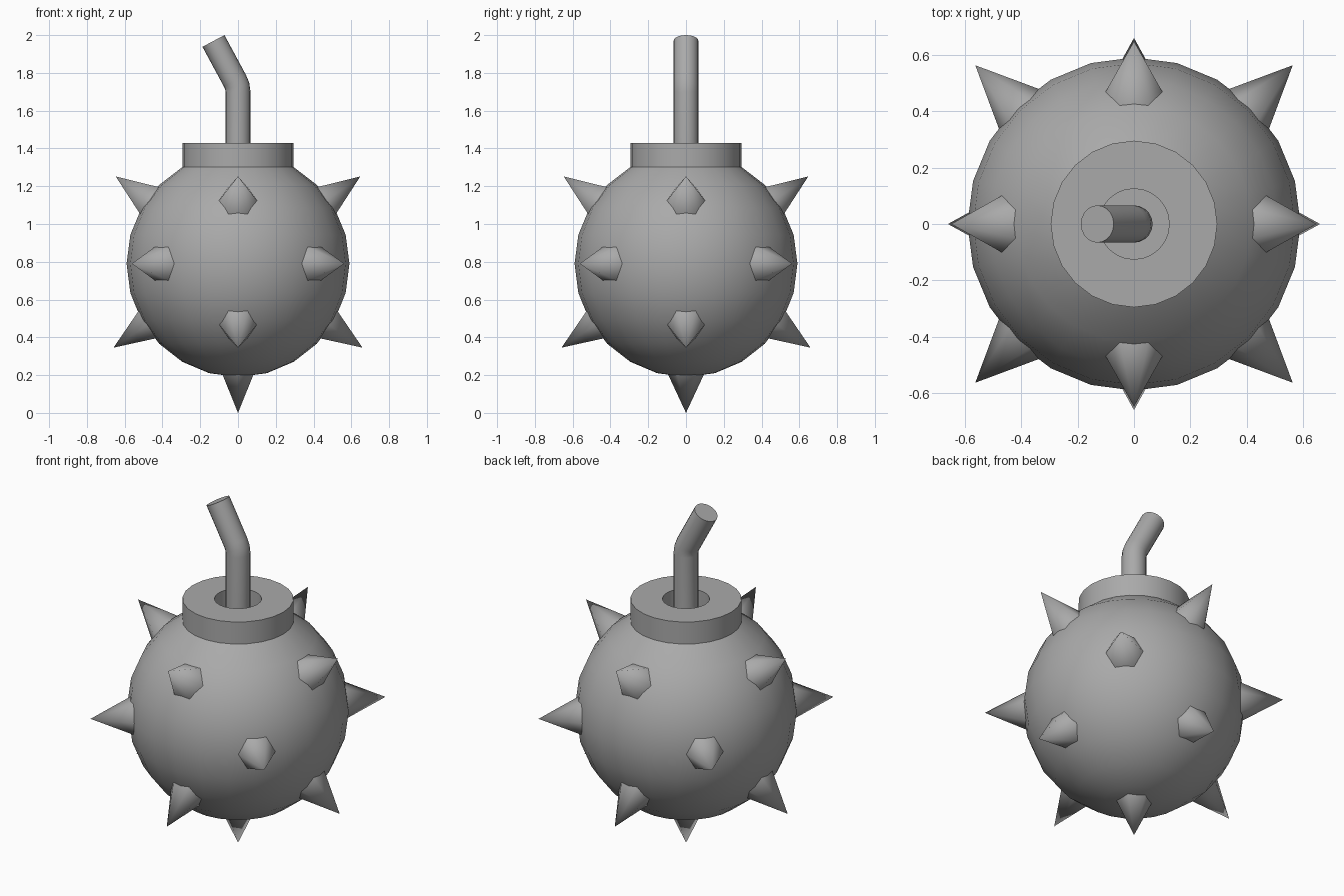
import bpy, bmesh
from math import sin, cos, radians, pi
from mathutils import Vector

if "Cube" in bpy.data.objects:
    bpy.data.objects.remove(bpy.data.objects["Cube"])

CENTRE = Vector((0, 0, 0.79))
R = 0.59

# Dark grey for every part
grey = bpy.data.materials.new("dark_grey")
grey.diffuse_color = (0.4, 0.4, 0.4, 1)
grey.use_nodes = True
grey.node_tree.nodes["Principled BSDF"].inputs["Base Color"].default_value = grey.diffuse_color


def finish(bm, name, angle):
    bmesh.ops.remove_doubles(bm, verts=bm.verts, dist=1e-5)
    bmesh.ops.recalc_face_normals(bm, faces=bm.faces)
    mesh = bpy.data.meshes.new(name)
    bm.to_mesh(mesh)
    bm.free()
    mesh.materials.append(grey)
    obj = bpy.data.objects.new(name, mesh)
    bpy.context.collection.objects.link(obj)
    bpy.ops.object.select_all(action='DESELECT')
    obj.select_set(True)
    bpy.context.view_layer.objects.active = obj
    bpy.ops.object.shade_smooth_by_angle(angle=radians(angle))
    return obj


def skin_rings(bm, rings):
    for a, b in zip(rings, rings[1:]):
        n = len(a)
        for i in range(n):
            bm.faces.new((a[i], a[(i + 1) % n], b[(i + 1) % n], b[i]))


# Bomb body: ball, collar and fuse hole as one lathed profile
profile = [(R * sin(radians(a)), CENTRE.z - (0.6 if a < 90 else R) * cos(radians(a)))
           for a in range(0, 151, 15)]
profile += [(0.295, 1.43), (0.125, 1.43), (0.125, 1.30), (0, 1.30)]
bm = bmesh.new()
verts = [bm.verts.new((r, 0, z)) for r, z in profile]
edges = [bm.edges.new(p) for p in zip(verts, verts[1:])]
bmesh.ops.spin(bm, geom=verts + edges, cent=(0, 0, 0), axis=(0, 0, 1),
               angle=2 * pi, steps=24, use_merge=True)
finish(bm, "bomb_body", 35)

# Bent fuse: round section swept along a short path, (x, z, tilt)
bm = bmesh.new()
rings = []
for x, z, tilt in [(0, 1.29, 0), (0, 1.70, 0), (-0.004, 1.73, 14),
                   (-0.016, 1.758, 28), (-0.13, 1.969, 28)]:
    t = radians(tilt)
    side = Vector((cos(t), 0, sin(t)))
    rings.append([bm.verts.new(Vector((x, 0, z)) + 0.066 * (
        side * cos(k * pi / 10) + Vector((0, sin(k * pi / 10), 0)))) for k in range(20)])
skin_rings(bm, rings)
bm.faces.new(rings[0])
bm.faces.new(rings[-1])
finish(bm, "fuse", 35)


# Six-sided spikes pointing out from the ball centre
def spike(name, azimuth, elevation, reach=0.795):
    a, e = radians(azimuth), radians(elevation)
    out = Vector((cos(a) * cos(e), sin(a) * cos(e), sin(e)))
    side = Vector((-sin(a), cos(a), 0))
    up = out.cross(side)
    bm = bmesh.new()
    base = [bm.verts.new(CENTRE + out * 0.55 + 0.112 * (
        side * cos(k * pi / 3) + up * sin(k * pi / 3))) for k in range(6)]
    tip = bm.verts.new(CENTRE + out * reach)
    for k in range(6):
        bm.faces.new((base[k], base[(k + 1) % 6], tip))
    bm.faces.new(base[::-1])
    finish(bm, name, 65)


for i in range(4):
    spike(f"upper_spike_{i + 1}", 90 * i, 35.5)
    spike(f"middle_spike_{i + 1}", 90 * i + 45, 0)
    spike(f"lower_spike_{i + 1}", 90 * i, -34)
spike("bottom_spike", 0, -90, 0.79)
